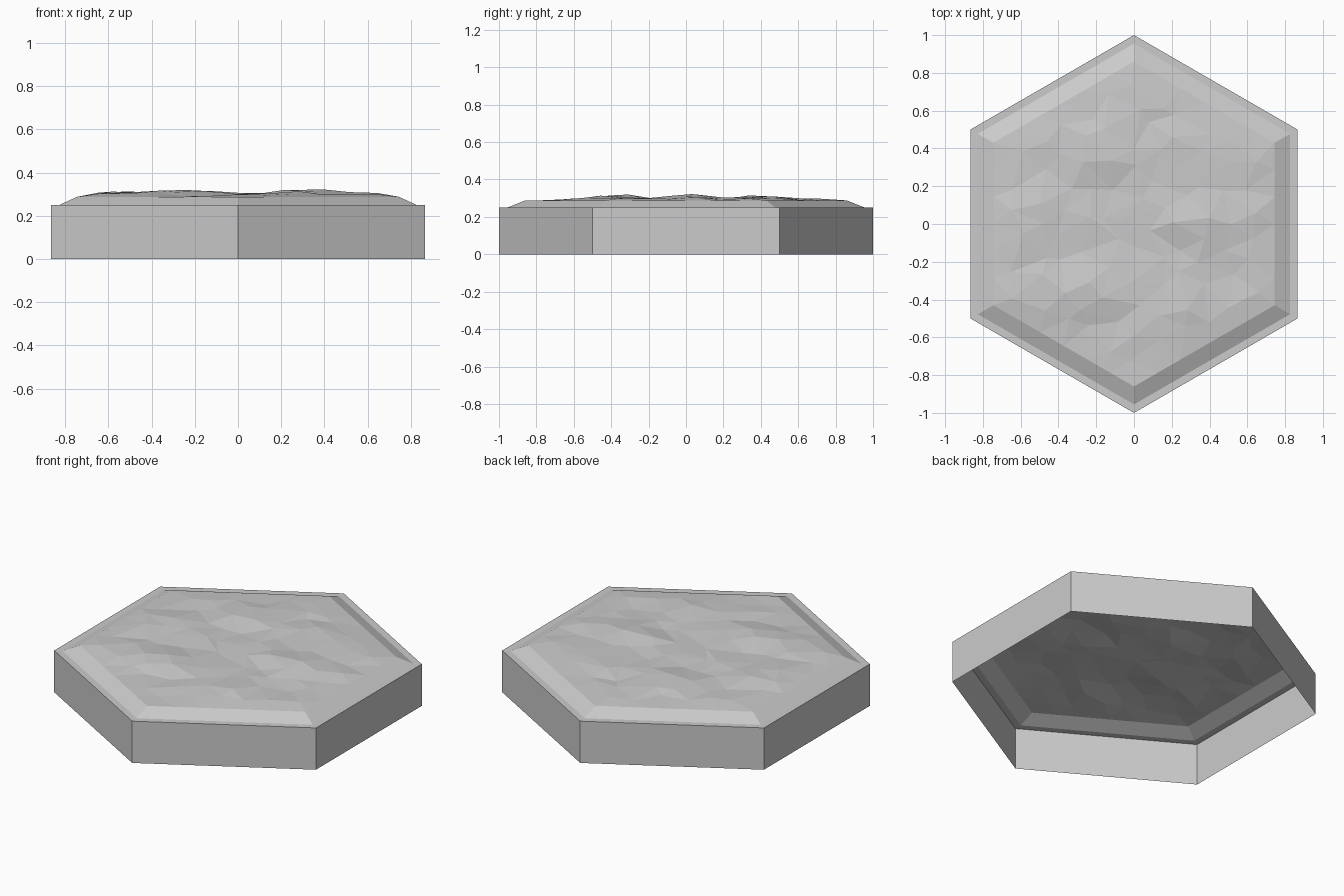
import bpy, bmesh, math, random
from mathutils import Vector

cube = bpy.data.objects.get("Cube")
if cube:
    bpy.data.objects.remove(cube, do_unlink=True)
random.seed(4)

stone = bpy.data.materials.new("light grey stone")
stone.use_nodes = True
GREY = (0.6, 0.6, 0.6, 1)
stone.diffuse_color = GREY
stone.node_tree.nodes["Principled BSDF"].inputs["Base Color"].default_value = GREY

INNER, INNER_Z = 0.86, 0.288


def finish(name, bm):
    bmesh.ops.remove_doubles(bm, verts=bm.verts, dist=0.0001)
    mesh = bpy.data.meshes.new(name)
    bm.to_mesh(mesh)
    bm.free()
    mesh.materials.append(stone)
    bpy.context.collection.objects.link(bpy.data.objects.new(name, mesh))


def corner(i, r, z=0.0):
    a = math.radians(60 * i + 30)
    return Vector((r * math.cos(a), r * math.sin(a), z))


# Open-bottomed hexagonal wall, flat rim and sloped bevel
bm = bmesh.new()
profile = [(1, 0), (1, 0.25), (0.955, 0.25), (INNER, INNER_Z)]
rings = [[bm.verts.new(corner(i, r, z)) for i in range(6)] for r, z in profile]
for low, high in zip(rings, rings[1:]):
    for i in range(6):
        j = (i + 1) % 6
        bm.faces.new((low[i], low[j], high[j], high[i]))
finish("hexagonal_rim", bm)

# Rough ground: jittered triangular lattice raised by low, wide mounds
mounds = [(-0.55, 0.03, 0.022), (-0.25, -0.32, 0.026), (0.25, -0.42, 0.02),
          (0.25, 0.03, 0.024), (0.5, 0.02, 0.016), (-0.15, 0.4, 0.02),
          (0.3, 0.4, 0.018), (-0.5, -0.4, 0.014)]
STEPS = 6


def ground_point(p, on_edge):
    if on_edge:
        return Vector((p.x, p.y, INNER_Z))
    p = p + Vector((random.uniform(-1, 1), random.uniform(-1, 1), 0)) * 0.045
    h = sum(k * math.exp(-((p.x - x) / 0.22) ** 2 - ((p.y - y) / 0.13) ** 2)
            for x, y, k in mounds)
    h += random.uniform(0, 0.011)
    return Vector((p.x, p.y, INNER_Z + min(h, 0.034)))


bm = bmesh.new()
u, v = corner(0, INNER / STEPS), corner(1, INNER / STEPS)
grid = {}
for a in range(-STEPS, STEPS + 1):
    for b in range(-STEPS, STEPS + 1):
        ring = max(abs(a), abs(b), abs(a + b))
        if ring <= STEPS:
            grid[a, b] = bm.verts.new(ground_point(u * a + v * b, ring == STEPS))
for a, b in grid:
    for tri in (((a, b), (a + 1, b), (a, b + 1)),
                ((a, b), (a, b + 1), (a - 1, b + 1))):
        if all(k in grid for k in tri):
            bm.faces.new([grid[k] for k in tri])
finish("rough_ground", bm)
